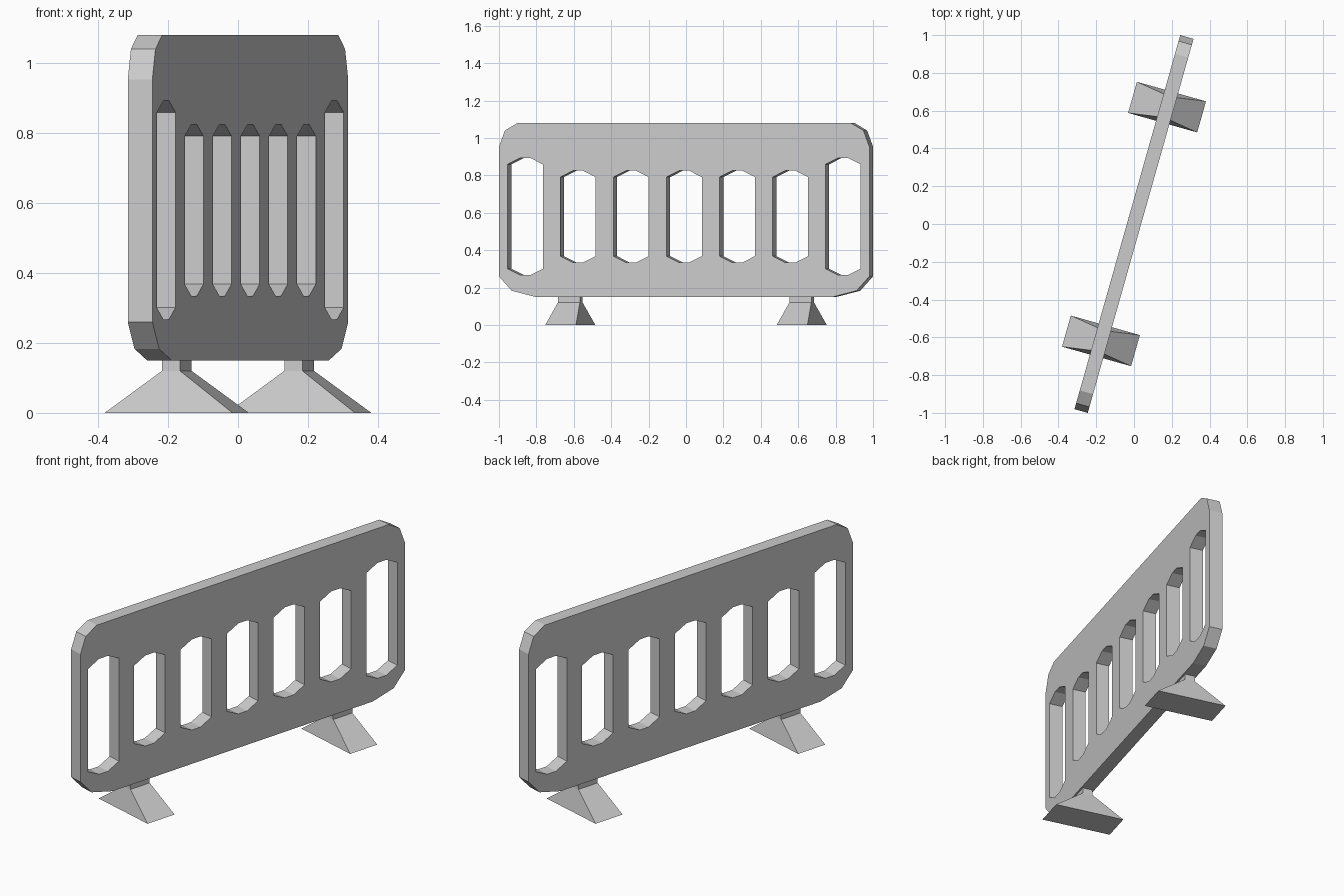
import bpy, bmesh, math
from mathutils import Matrix

if "Cube" in bpy.data.objects:
    bpy.data.objects.remove(bpy.data.objects["Cube"])

# Barrier frame: local x = along panel, y = up, z = panel thickness
ANGLE = math.atan2(0.28, 0.99)
S, C = math.sin(ANGLE), math.cos(ANGLE)
FRAME = Matrix(((S, 0, C, 0), (C, 0, -S, 0), (0, 1, 0, 0), (0, 0, 0, 1)))
HALF_THICK = 0.0365


def mirrored(half, centre=0.0):
    """Close a right-hand half profile (bottom to top) by mirroring it."""
    return ([(centre + x, z) for x, z in half]
            + [(centre - x, z) for x, z in reversed(half)])


def slot(centre, bottom, top):
    half = [(0.028, bottom), (0.098, bottom + 0.034),
            (0.098, top - 0.034), (0.028, top)]
    return mirrored(half, centre)


def make_panel(name, loops):
    curve = bpy.data.curves.new(name, 'CURVE')
    curve.dimensions = '2D'
    curve.fill_mode = 'BOTH'
    curve.extrude = HALF_THICK
    for pts in loops:
        spline = curve.splines.new('POLY')
        spline.points.add(len(pts) - 1)
        for p, (x, z) in zip(spline.points, pts):
            p.co = (x, z, 0, 1)
        spline.use_cyclic_u = True
    obj = bpy.data.objects.new(name, curve)
    bpy.context.collection.objects.link(obj)
    bpy.context.view_layer.objects.active = obj
    obj.select_set(True)
    bpy.ops.object.convert(target='MESH')
    obj = bpy.context.view_layer.objects.active
    obj.select_set(False)
    # Weld the caps to the rim and keep it flat shaded
    bm = bmesh.new()
    bm.from_mesh(obj.data)
    bmesh.ops.remove_doubles(bm, verts=bm.verts, dist=1e-4)
    bmesh.ops.recalc_face_normals(bm, faces=bm.faces)
    for f in bm.faces:
        f.smooth = False
    bm.to_mesh(obj.data)
    bm.free()
    obj.matrix_world = FRAME
    return obj


def make_foot(name, centre):
    # Rings: height, half length along panel, half depth across it
    rings = [(0.0, 0.0855, 0.19), (0.12, 0.061, 0.027), (0.155, 0.061, 0.027)]
    bm = bmesh.new()
    loops = []
    for h, a, b in rings:
        loops.append([bm.verts.new((centre + sx * a, h, sz * b))
                      for sx, sz in ((-1, -1), (1, -1), (1, 1), (-1, 1))])
    for low, high in zip(loops, loops[1:]):
        for i in range(4):
            j = (i + 1) % 4
            bm.faces.new((low[i], low[j], high[j], high[i]))
    bm.faces.new(loops[0])
    bm.faces.new(loops[-1])
    bmesh.ops.recalc_face_normals(bm, faces=bm.faces)
    mesh = bpy.data.meshes.new(name)
    bm.to_mesh(mesh)
    bm.free()
    obj = bpy.data.objects.new(name, mesh)
    bpy.context.collection.objects.link(obj)
    obj.matrix_world = FRAME


# Panel with chamfered corners, five short slots and two tall end slots
outline = mirrored([(0.825, 0.15), (0.958, 0.183), (1.029, 0.26),
                    (1.029, 0.953), (0.996, 1.04), (0.926, 1.08)])
slots = [slot(0.295 * i, 0.334, 0.825) for i in range(-2, 3)]
slots += [slot(s * 0.883, 0.267, 0.893) for s in (-1, 1)]
make_panel("barrier_panel", [outline] + slots)

# Two flared feet with short necks
for side, sign in (("left", -1), ("right", 1)):
    make_foot(side + "_foot", sign * 0.643)
